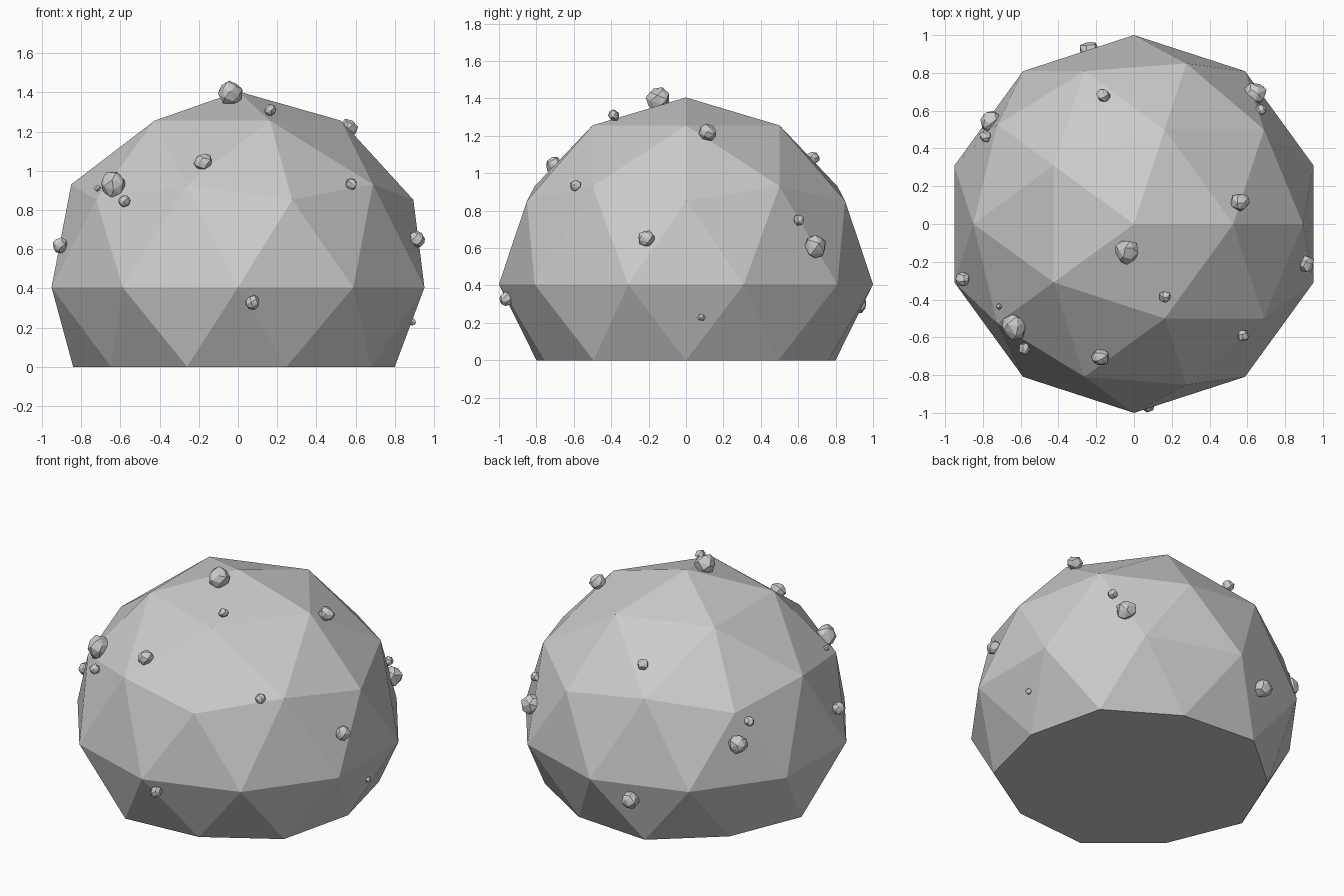
import bpy, bmesh, math, random
from mathutils import Vector

if "Cube" in bpy.data.objects:
    bpy.data.objects.remove(bpy.data.objects["Cube"])

random.seed(7)
CENTRE_Z = 0.405

# Boulder body: icosphere with a flattened, slightly tucked-in base
bpy.ops.mesh.primitive_ico_sphere_add(subdivisions=2, radius=1)
body = bpy.context.object
body.name = body.data.name = "boulder_body"
bm = bmesh.new()
bm.from_mesh(body.data)
bmesh.ops.delete(bm, geom=[v for v in bm.verts if v.co.z < -0.7], context='VERTS')
for v in bm.verts:
    if v.co.z < -0.2:
        v.co = (v.co.x * 0.94, v.co.y * 0.94, -CENTRE_Z)
    v.co.z += CENTRE_Z
bmesh.ops.contextual_create(bm, geom=[e for e in bm.edges if e.is_boundary])
bmesh.ops.recalc_face_normals(bm, faces=bm.faces)
bm.to_mesh(body.data)
bm.free()


def pebble(name, centre, r, count=22):
    """Irregular faceted stone: hull of jittered, evenly spread points."""
    bm = bmesh.new()
    spin = random.uniform(0, math.tau)
    for i in range(count):
        z = 1 - 2 * (i + 0.5) / count
        a = spin + i * 2.39996 + random.uniform(-0.25, 0.25)
        s = math.sqrt(1 - z * z)
        d = Vector((s * math.cos(a), s * math.sin(a), z))
        bm.verts.new(Vector(centre) + d * r * random.uniform(0.88, 1.06))
    hull = bmesh.ops.convex_hull(bm, input=bm.verts)
    loose = [v for v in bm.verts if not v.link_faces]
    bmesh.ops.delete(bm, geom=loose, context='VERTS')
    bmesh.ops.recalc_face_normals(bm, faces=bm.faces)
    mesh = bpy.data.meshes.new(name)
    bm.to_mesh(mesh)
    bm.free()
    bpy.context.collection.objects.link(bpy.data.objects.new(name, mesh))


# Pebbles stuck on the surface: x, y, z, radius
pebbles = [
    (-0.04, -0.145, 1.395, 0.068), (0.165, -0.385, 1.31, 0.032),
    (0.56, 0.118, 1.215, 0.051), (-0.178, -0.705, 1.045, 0.049),
    (-0.635, -0.545, 0.93, 0.071), (-0.58, -0.66, 0.845, 0.033),
    (-0.715, -0.437, 0.91, 0.017), (0.577, -0.592, 0.933, 0.033),
    (0.91, -0.212, 0.65, 0.048), (-0.907, -0.293, 0.62, 0.042),
    (0.075, -0.96, 0.328, 0.039), (0.888, 0.082, 0.23, 0.021),
    (0.638, 0.69, 0.61, 0.065), (0.673, 0.605, 0.75, 0.032),
    (-0.163, 0.68, 1.08, 0.037), (-0.235, 0.915, 0.30, 0.058),
    (-0.757, 0.545, 0.665, 0.06), (-0.787, 0.463, 0.79, 0.033),
]
for i, (x, y, z, r) in enumerate(pebbles):
    pebble(f"pebble_{i + 1}", (x, y, z), r)
